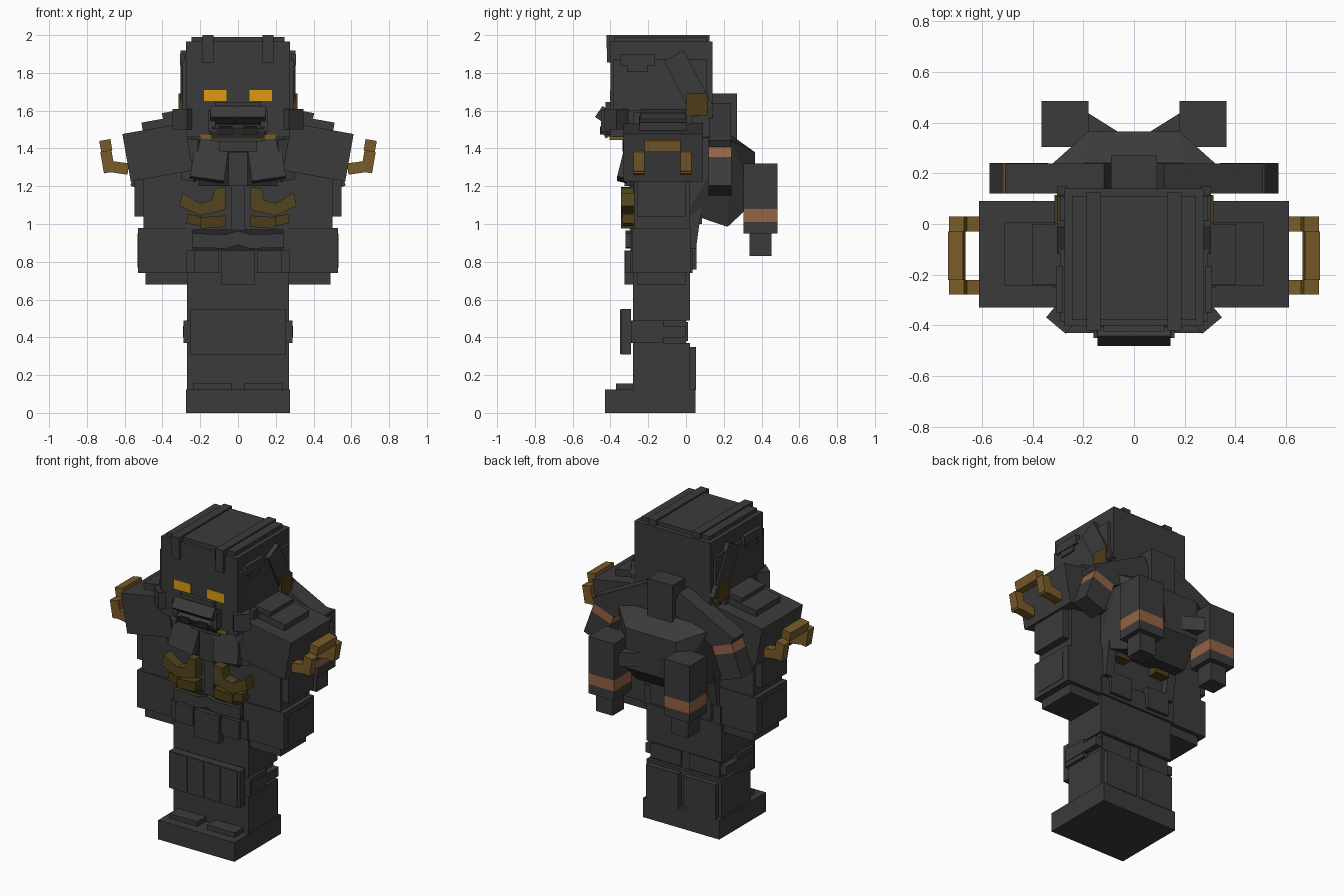
import bpy, bmesh, math
from mathutils import Matrix, Vector, Euler

if "Cube" in bpy.data.objects:
    bpy.data.objects.remove(bpy.data.objects["Cube"])


def material(name, rgb):
    m = bpy.data.materials.new(name)
    m.diffuse_color = (*rgb, 1)
    m.use_nodes = True
    m.node_tree.nodes["Principled BSDF"].inputs["Base Color"].default_value = m.diffuse_color
    return m


GREY = material("charcoal armour", (0.043, 0.043, 0.043))
DARK = material("black gap", (0.018, 0.018, 0.018))
GOLD = material("old gold", (0.19, 0.105, 0.022))
BROWN = material("dark gold", (0.075, 0.046, 0.009))
OLIVE = material("olive gold", (0.085, 0.06, 0.013))
COPPER = material("copper", (0.30, 0.125, 0.06))
AMBER = material("amber eye", (0.72, 0.33, 0.005))


def finish(name, bm, mat):
    bmesh.ops.recalc_face_normals(bm, faces=bm.faces)
    me = bpy.data.meshes.new(name)
    bm.to_mesh(me)
    bm.free()
    me.materials.append(mat)
    ob = bpy.data.objects.new(name, me)
    bpy.context.collection.objects.link(ob)
    return ob


def box(name, x, y, z, mat=GREY, rot=(0, 0, 0)):
    """Box from (min, max) ranges, turned by degrees about its centre."""
    c = Vector([(a + b) / 2 for a, b in (x, y, z)])
    size = [b - a for a, b in (x, y, z)]
    bm = bmesh.new()
    bmesh.ops.create_cube(bm, size=1)
    turn = Euler([math.radians(a) for a in rot]).to_matrix().to_4x4()
    bm.transform(Matrix.Translation(c) @ turn @ Matrix.Diagonal((*size, 1)))
    return finish(name, bm, mat)


def pair(name, x, y, z, mat=GREY, rot=(0, 0, 0)):
    box(name + "_left", x, y, z, mat, rot)
    box(name + "_right", (-x[1], -x[0]), y, z, mat, (rot[0], -rot[1], -rot[2]))


def tilted(name, c, size, mat=GREY, rot=(0, 0, 0)):
    pair(name, *[(a - s / 2, a + s / 2) for a, s in zip(c, size)], mat, rot)


def prism(name, outline, y0, y1, mat):
    """Front outline of (x, z) points pushed along y."""
    bm = bmesh.new()
    face = bm.faces.new([bm.verts.new((x, y0, z)) for x, z in outline])
    ext = bmesh.ops.extrude_face_region(bm, geom=[face])["geom"]
    bmesh.ops.translate(bm, vec=(0, y1 - y0, 0),
                        verts=[v for v in ext if isinstance(v, bmesh.types.BMVert)])
    finish(name, bm, mat)


# Legs and boots
box("boots", (-.275, .275), (-.43, .05), (0, .125))
pair("boot_top", (.035, .235), (-.37, -.28), (.12, .155))
box("shins", (-.27, .27), (-.28, .02), (.12, .37))
pair("calf_plate", (.02, .25), (.02, .053), (.12, .35))
box("knees", (-.255, .255), (-.24, .0), (.36, .5))
box("thighs", (-.27, .27), (-.28, .02), (.49, .76))
box("knee_guard", (-.255, .255), (-.345, -.29), (.31, .55))
for i in range(4):
    x = -.18 + i * .12
    box("knee_guard_rib", (x - .057, x + .057), (-.35, -.33), (.312, .548))
pair("knee_strap", (.24, .288), (-.29, -.12), (.37, .49))
pair("knee_strap_bar", (.25, .292), (-.28, -.0), (.4, .46))
pair("knee_back_band", (.03, .25), (-.02, .01), (.38, .48))

# Torso, belt and pouches
box("torso", (-.27, .27), (-.28, .02), (.74, 1.48))
box("belt", (-.275, .275), (-.295, .035), (.74, .86))
box("buckle_pouch", (-.09, .09), (-.325, -.28), (.68, .86))
pair("belt_pouch", (.1, .23), (-.32, -.28), (.74, .86))
pair("back_pouch", (.06, .22), (.02, .055), (.76, .9))
box("abdomen_gap", (-.24, .24), (-.295, -.27), (.86, .97), DARK)
for s, side in ((1, "left"), (-1, "right")):
    prism("abdomen_band_" + side, [(s * x, z) for x, z in
          ((0, .89), (.06, .87), (.24, .875), (.24, .95), (.06, .945), (0, .965))],
          -.32, -.28, GREY)
    # Curved gold ribs on the chest
    prism("gold_rib_" + side, [(s * x, z) for x, z in
          ((.065, 1.195), (.065, 1.075), (.2, 1.045), (.31, 1.095), (.295, 1.165),
           (.2, 1.11), (.14, 1.125), (.125, 1.19))], -.345, -.27, OLIVE)
pair("gold_waist_clip", (.065, .2), (-.345, -.27), (.98, 1.04), BROWN, (0, 4, 0))
pair("gold_waist_clip_end", (.18, .27), (-.335, -.25), (.995, 1.045), BROWN, (0, -10, 0))
pair("gold_back_clip", (.1, .2), (.02, .085), (1.0, 1.2), BROWN)
pair("back_hose", (.2, .26), (.01, .07), (.87, 1.12), GREY, (-8, 0, 0))

# Chest plates and collar
box("breast_bone", (-.05, .05), (-.325, -.27), (1.2, 1.38))
box("breast_bone_lower", (-.035, .035), (-.3, -.27), (.97, 1.21))
box("chest_gap", (-.21, .21), (-.3, -.27), (1.2, 1.45), DARK)
tilted("chest_plate", (.15, -.315, 1.335), (.18, .05, .21), GREY, (-14, -8, 0))
tilted("side_chest_plate", (.245, -.29, 1.34), (.07, .06, .22), GREY, (0, -8, 20))
box("throat_plate", (-.1, .1), (-.335, -.28), (1.385, 1.44))
box("gold_collar", (-.2, .2), (-.405, -.33), (1.445, 1.475), GOLD)
box("neck", (-.24, .24), (-.3, .1), (1.42, 1.5))

# Arms
pair("upper_arm", (.25, .5), (-.275, .02), (.96, 1.42))
pair("elbow_guard", (.27, .548), (-.26, .0), (1.04, 1.26))
pair("forearm", (.24, .53), (-.285, .025), (.74, .98))
pair("forearm_plate", (.5, .533), (-.24, -.02), (.77, .95))
pair("hand", (.24, .49), (-.26, .0), (.68, .76))

# Sloped shoulder armour
S = (0, 10, 0)
tilted("shoulder", (.425, -.12, 1.38), (.335, .42, .255), GREY, S)
tilted("shoulder_step", (.405, -.12, 1.51), (.2, .25, .09), GREY, S)
tilted("shoulder_cap", (.325, -.12, 1.55), (.14, .24, .1), GREY, S)

# Gold shoulder handles: feet, posts and a joining grip
for y in (-.25, 0):
    tilted("handle_foot", (.645, y, 1.3), (.13, .058, .06), GOLD, (0, -8, 0))
    tilted("handle_post", (.69, y, 1.33), (.06, .058, .115), GOLD, S)
tilted("handle_grip", (.7, -.125, 1.415), (.06, .192, .06), GOLD, S)

# Head and helmet
box("head", (-.275, .275), (-.4, .14), (1.46, 1.965))
box("helmet_top", (-.245, .245), (-.38, .11), (1.95, 1.99))
pair("helmet_strip", (.13, .188), (-.42, .125), (1.93, 2.0))
pair("helmet_strip_front", (.13, .188), (-.418, -.39), (1.855, 1.97))
pair("temple_plate", (.26, .293), (-.385, .11), (1.6, 1.87))
pair("temple_visor", (.28, .307), (-.35, -.165), (1.84, 1.9))
pair("temple_lens", (.28, .302), (-.31, -.2), (1.805, 1.85))
tilted("ear_blade", (.283, .015, 1.74), (.042, .12, .34), GREY, (28, 0, 0))
pair("ear_clip", (.27, .314), (0, .115), (1.575, 1.69), BROWN)
pair("jaw_side", (.25, .308), (-.28, .03), (1.46, 1.59))
pair("jaw_bar", (.28, .322), (-.25, .0), (1.49, 1.56))
tilted("cheek_block", (.283, -.37, 1.555), (.1, .08, .11), GREY, (0, 0, 40))
pair("eye", (.06, .18), (-.4025, -.39), (1.65, 1.71), AMBER)

# Muzzle
box("muzzle_gap", (-.15, .15), (-.43, -.39), (1.47, 1.6), DARK)
box("muzzle", (-.145, .145), (-.47, -.38), (1.535, 1.605), GREY, (-35, 0, 0))
box("muzzle_ridge", (-.12, .12), (-.425, -.39), (1.6, 1.645))
box("lower_jaw", (-.14, .14), (-.445, -.38), (1.465, 1.53), GREY, (30, 0, 0))
pair("muzzle_tooth", (.03, .1), (-.455, -.42), (1.475, 1.515), DARK)
pair("muzzle_side", (.12, .16), (-.45, -.38), (1.49, 1.6))

# Backpack hull tapering to the rear
bm = bmesh.new()
for sx in (-1, 1):
    for x, y, z in ((.27, .0, 1.06), (.27, .0, 1.47), (.32, .24, 1.44), (.2, .24, 1.47),
                    (.2, .22, .985), (.18, .365, 1.38), (.18, .365, 1.12)):
        bm.verts.new((sx * x, y, z))
bmesh.ops.convex_hull(bm, input=bm.verts[:])
finish("backpack", bm, GREY)
box("backpack_column", (-.09, .09), (.12, .27), (1.4, 1.69))
box("backpack_mount", (-.2, .2), (.0, .16), (1.3, 1.5))

# Upper mechanical arms: gently sloped upper half, steep lower half with copper band
tilted("pack_arm_upper", (.28, .18, 1.475), (.44, .118, .15), GREY, (0, 27, 0))
STEEP = math.radians(70)


def lower_arm(name, d0, d1, mat):
    d = (d0 + d1) / 2
    tilted(name, (.455 + d * math.cos(STEEP), .18, 1.3 - d * math.sin(STEEP)),
           (d1 - d0, .12, .15), mat, (0, 70, 0))


lower_arm("pack_arm_elbow", -.13, -.085, GREY)
lower_arm("pack_arm_band", -.085, -.03, COPPER)
lower_arm("pack_arm_end", -.03, .13, GREY)

# Lower mechanical arms hanging behind
tilted("claw_link", (.14, .365, 1.2), (.22, .08, .09), GREY, (0, 0, 32))
X, Y = (.18, .365), (.305, .485)
pair("claw_housing", X, Y, (1.08, 1.32))
pair("claw_band", X, Y, (1.01, 1.08), COPPER)
pair("claw_base", X, Y, (.95, 1.01))
pair("claw_tip", (.213, .332), (.335, .452), (.83, .95))
